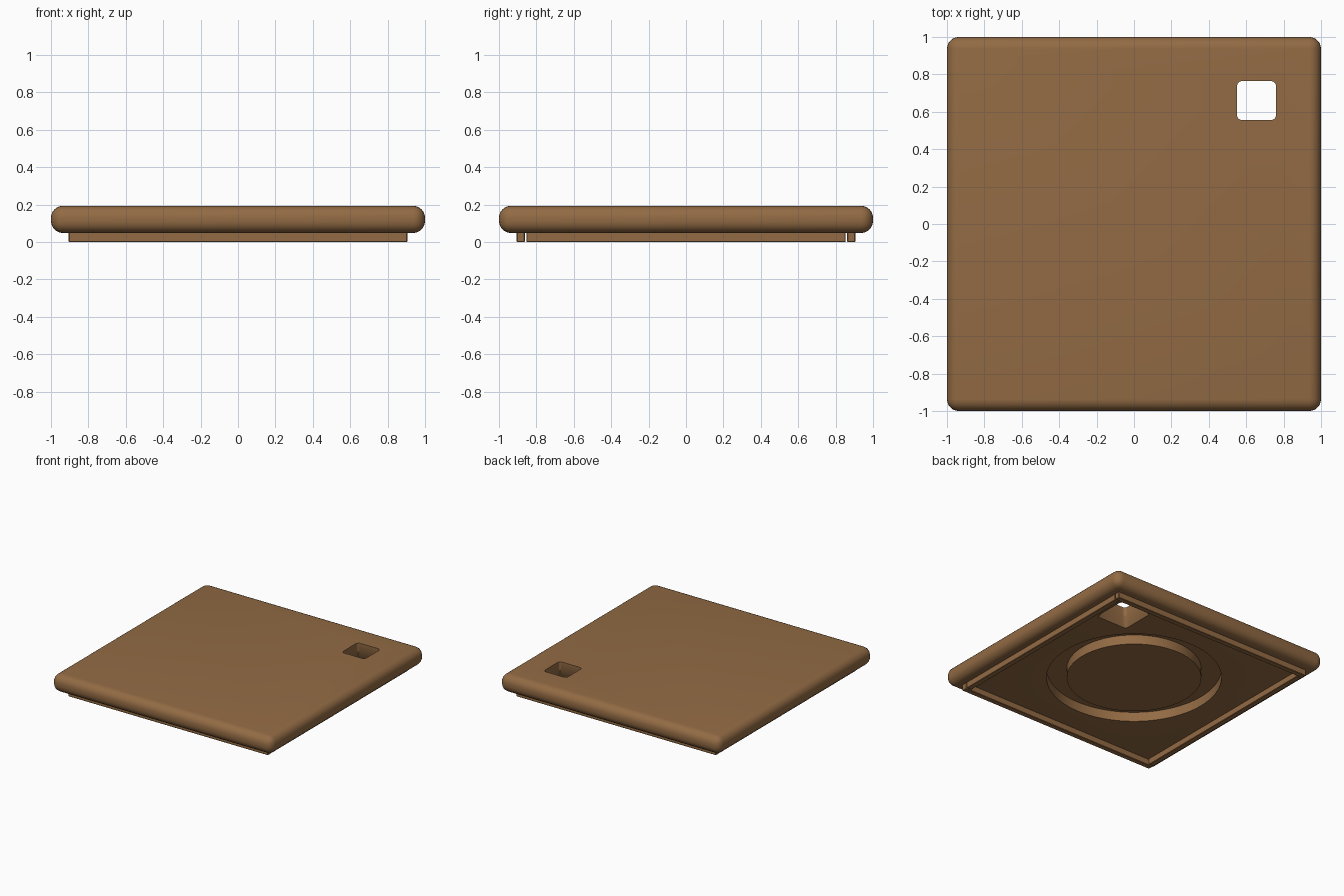
import bpy, bmesh, math

if "Cube" in bpy.data.objects:
    bpy.data.objects.remove(bpy.data.objects["Cube"])

wood = bpy.data.materials.new("warm brown")
wood.diffuse_color = (0.29, 0.147, 0.058, 1)
wood.use_nodes = True
wood.node_tree.nodes["Principled BSDF"].inputs["Base Color"].default_value = wood.diffuse_color


def make(name, bm):
    bmesh.ops.recalc_face_normals(bm, faces=bm.faces)
    me = bpy.data.meshes.new(name)
    bm.to_mesh(me)
    bm.free()
    ob = bpy.data.objects.new(name, me)
    bpy.context.collection.objects.link(ob)
    me.materials.append(wood)
    return ob


def box(name, lo, hi, bevel, segments):
    bm = bmesh.new()
    bmesh.ops.create_cube(bm, size=1)
    for v in bm.verts:
        v.co = [(a + b) / 2 + c * (b - a) for a, b, c in zip(lo, hi, v.co)]
    if bevel:
        bmesh.ops.bevel(bm, geom=bm.edges[:], offset=bevel, segments=segments,
                        profile=0.5, affect='EDGES')
    return make(name, bm)


def loft(name, loops, closed):
    """Join loops of points; closed makes a ring, otherwise the ends are capped."""
    bm = bmesh.new()
    rows = [[bm.verts.new(p) for p in loop] for loop in loops]
    n = len(rows[0])
    pairs = list(zip(rows, rows[1:])) + ([(rows[-1], rows[0])] if closed else [])
    for a, b in pairs:
        for i in range(n):
            j = (i + 1) % n
            bm.faces.new((a[i], a[j], b[j], b[i]))
    if not closed:
        bm.faces.new(rows[0])
        bm.faces.new(rows[-1])
    return make(name, bm)


def circle(r, z, n=96):
    return [(r * math.cos(2 * math.pi * i / n), r * math.sin(2 * math.pi * i / n), z)
            for i in range(n)]


def rounded_square(cx, cy, half, r, z, n=5):
    pts = []
    for k, (sx, sy) in enumerate([(1, 1), (-1, 1), (-1, -1), (1, -1)]):
        for i in range(n + 1):
            t = math.pi / 2 * (k + i / n)
            pts.append((cx + sx * (half - r) + r * math.cos(t),
                        cy + sy * (half - r) + r * math.sin(t), z))
    return pts


def cut(ob, cutter):
    mod = ob.modifiers.new("cut", 'BOOLEAN')
    mod.object, mod.operation, mod.solver = cutter, 'DIFFERENCE', 'EXACT'
    bpy.context.view_layer.objects.active = ob
    bpy.ops.object.modifier_apply(modifier=mod.name)
    bpy.data.objects.remove(cutter)


# Lid plate with rounded edges
BASE, TOP, FLOOR = 0.048, 0.193, 0.125
lid = box("lid_plate", (-1, -1, BASE), (1, 1, TOP), 0.064, 6)

# Circular groove in the underside
cut(lid, loft("groove_cutter", [circle(0.5, 0.02), circle(0.65, 0.02),
                                circle(0.65, FLOOR), circle(0.5, FLOOR)], True))

# Finger hole, flared toward the underside
cut(lid, loft("hole_cutter", [rounded_square(0.655, 0.66, h, 0.026, z)
                              for h, z in ((0.152, 0.024), (0.104, FLOOR), (0.104, 0.3))], False))

bpy.ops.object.select_all(action='DESELECT')
lid.select_set(True)
bpy.context.view_layer.objects.active = lid
bpy.ops.object.shade_smooth_by_angle(angle=math.radians(30))

# Locating strips under the lid
IN, OUT = 0.862, 0.905
for s, fb, lr in ((-1, "front", "left"), (1, "back", "right")):
    a, b = sorted((s * IN, s * OUT))
    box(fb + "_locating_strip", (-OUT, a, 0), (OUT, b, BASE + 0.004), 0.003, 1)
    box(lr + "_locating_strip", (a, -0.854, 0), (b, 0.854, BASE + 0.004), 0.003, 1)
